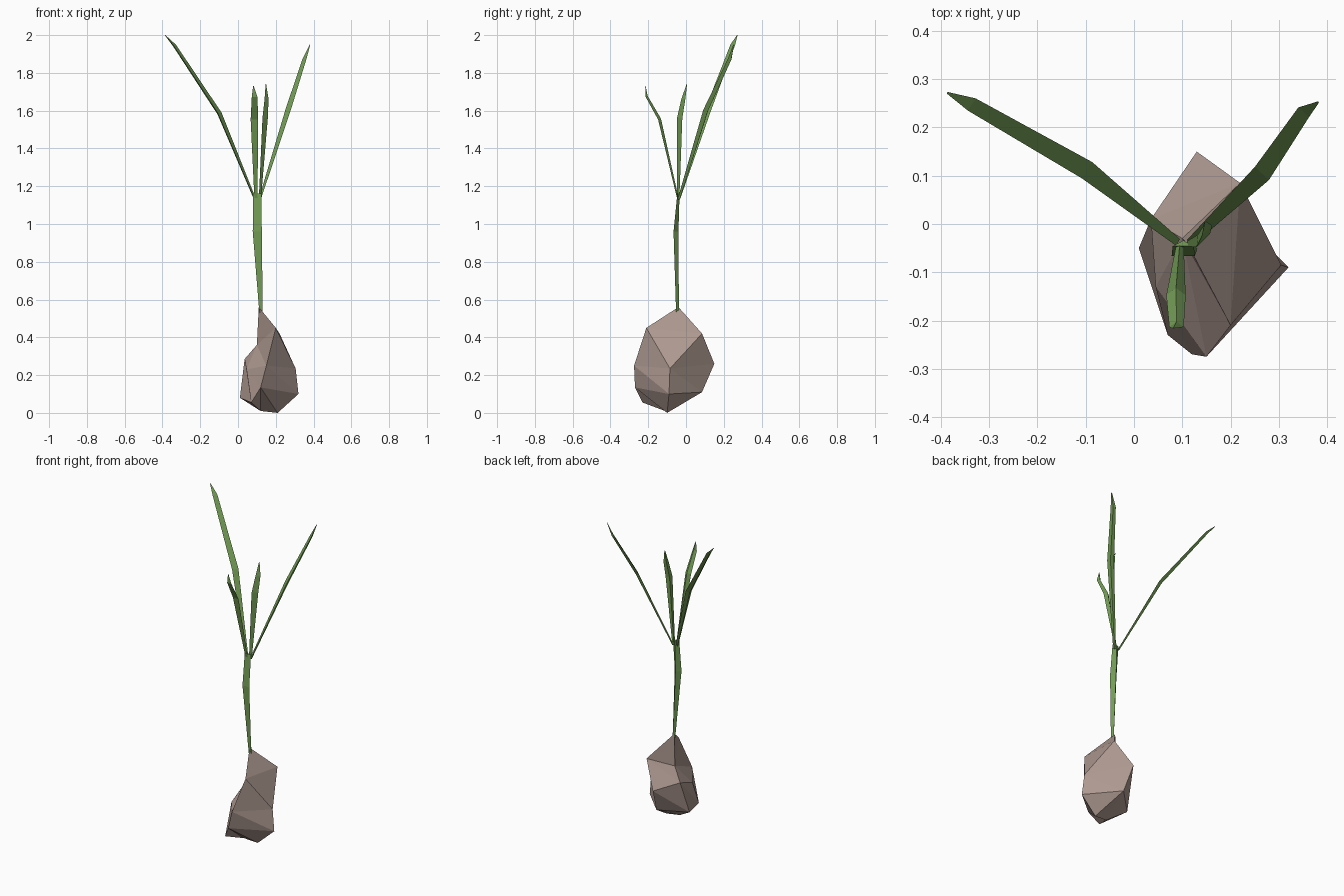
import bpy
from mathutils import Vector

if "Cube" in bpy.data.objects:
    bpy.data.objects.remove(bpy.data.objects["Cube"])


def material(name, rgb):
    m = bpy.data.materials.new(name)
    m.diffuse_color = (*rgb, 1)
    m.use_nodes = True
    m.node_tree.nodes["Principled BSDF"].inputs["Base Color"].default_value = m.diffuse_color
    return m


def make_object(name, verts, faces, mat):
    mesh = bpy.data.meshes.new(name)
    mesh.from_pydata(verts, [], faces)
    mesh.materials.append(mat)
    ob = bpy.data.objects.new(name, mesh)
    bpy.context.collection.objects.link(ob)
    return ob


green = material("leaf_green", (0.17, 0.33, 0.09))
brown = material("bulb_skin", (0.42, 0.32, 0.28))

# Bulb: irregular rings, anticlockwise from the front; repeated points make triangles
tip, front, back, dent = (.11, -.04, .56), (.20, -.21, .45), (.22, .085, .42), (.10, -.03, .36)
foot_a, foot_b = (.12, -.11, .01), (.21, -.10, 0)
rings = [
    [foot_a, foot_b, foot_b, foot_a, foot_a],
    [(.12, -.27, .135), (.32, -.09, .10), (.15, .085, .11), (.01, -.05, .08), (.07, -.23, .055)],
    [(.15, -.275, .25), (.305, -.085, .235), (.13, .15, .26), (.035, .01, .285), (.045, -.13, .23)],
    [front, back, back, dent, dent],
    [tip] * 5,
]
verts = list(dict.fromkeys(p for ring in rings for p in ring))
faces = []
for low, high in zip(rings, rings[1:]):
    for i in range(5):
        j = (i + 1) % 5
        for tri in ((low[i], low[j], high[i]), (low[j], high[j], high[i])):
            if len(set(tri)) == 3:
                faces.append([verts.index(p) for p in tri])
make_object("bulb", verts, faces, brown)


def blade(name, path, half_widths, across, thick):
    """Three-sided blade swept along a path, flat on one side and ridged on the other."""
    pts = [Vector(p) for p in path]
    across = Vector(across).normalized()
    verts = []
    for i, (p, h, t) in enumerate(zip(pts, half_widths, thick)):
        along = pts[min(i + 1, len(pts) - 1)] - pts[max(i - 1, 0)]
        ridge = along.cross(across).normalized()
        verts += [p - across * h - ridge * t / 2, p + across * h - ridge * t / 2, p + ridge * t / 2]
    faces = [(2, 1, 0)]
    for k in range(0, len(verts) - 3, 3):
        for a in range(3):
            b = (a + 1) % 3
            faces.append((k + a, k + b, k + 3 + b, k + 3 + a))
    n = len(verts)
    faces.append((n - 3, n - 2, n - 1))
    return make_object(name, verts, faces, green)


# Stem
blade("stem", [(.122, -.045, .53), (.102, -.053, .96), (.102, -.04, 1.16)],
      [.009, .024, .022], (1, 0, 0), [.015, .026, .012])

# Leaves: base, bend, shoulder, tip
widths, thick = [.008, .02, .015, .002], [.008, .016, .012, .002]
leaves = {
    "leaf_left_tall": ([(.088, -.036, 1.13), (-.103, .115, 1.585), (-.34, .25, 1.945), (-.387, .272, 2.0)],
                       (.53, .85, 0)),
    "leaf_right_tall": ([(.118, -.036, 1.13), (.27, .11, 1.6), (.355, .235, 1.87), (.382, .253, 1.95)],
                        (.72, -.68, 0)),
    "leaf_front_short": ([(.095, -.042, 1.13), (.087, -.14, 1.555), (.088, -.208, 1.675), (.082, -.215, 1.73)],
                         (1, 0, 0)),
    "leaf_right_short": ([(.113, -.038, 1.13), (.138, -.028, 1.56), (.147, -.01, 1.66), (.147, .005, 1.74)],
                         (.7, .7, 0)),
}
for name, (path, across) in leaves.items():
    blade(name, path, widths, across, thick)
